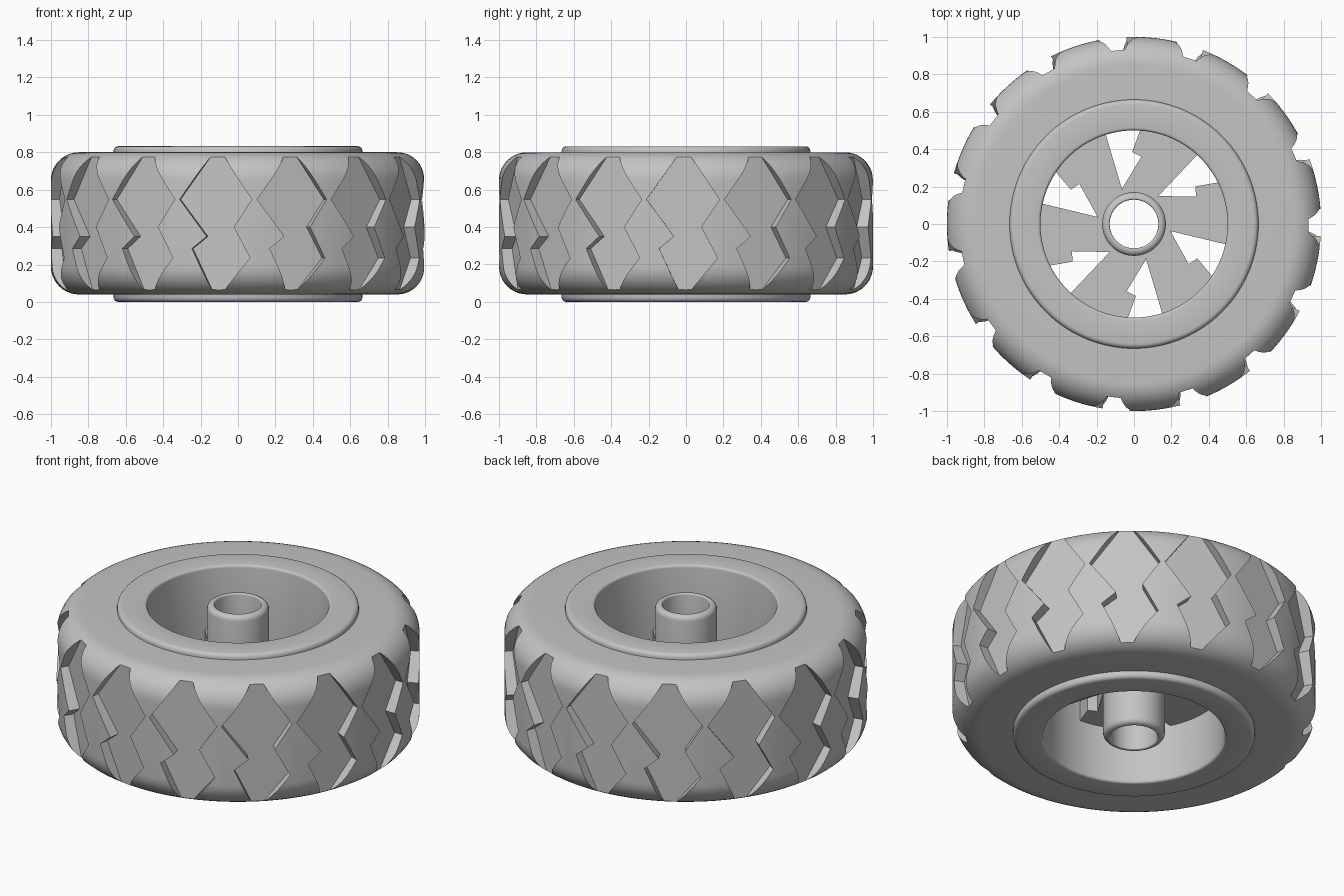
import bpy, bmesh, math
from math import cos, sin, radians, pi

if "Cube" in bpy.data.objects:
    bpy.data.objects.remove(bpy.data.objects["Cube"])

grey = bpy.data.materials.new("light_grey")
grey.diffuse_color = (0.55, 0.55, 0.55, 1)
grey.use_nodes = True
grey.node_tree.nodes["Principled BSDF"].inputs["Base Color"].default_value = grey.diffuse_color


def make_object(name, bm):
    bmesh.ops.recalc_face_normals(bm, faces=bm.faces)
    mesh = bpy.data.meshes.new(name)
    bm.to_mesh(mesh)
    bm.free()
    ob = bpy.data.objects.new(name, mesh)
    bpy.context.collection.objects.link(ob)
    mesh.materials.append(grey)
    return ob


def smooth(ob, angle=35):
    bpy.ops.object.select_all(action='DESELECT')
    ob.select_set(True)
    bpy.context.view_layer.objects.active = ob
    bpy.ops.object.shade_smooth_by_angle(angle=radians(angle))


def lathe(name, profile, segs=120):
    """Spin a closed (radius, z) profile around the z axis."""
    bm = bmesh.new()
    rings = []
    for i in range(segs):
        a = 2 * pi * i / segs
        rings.append([bm.verts.new((r * cos(a), r * sin(a), z)) for r, z in profile])
    n = len(profile)
    for i in range(segs):
        p, q = rings[i], rings[(i + 1) % segs]
        for j in range(n):
            k = (j + 1) % n
            bm.faces.new((p[j], q[j], q[k], p[k]))
    return make_object(name, bm)


def rounded_section(r0, r1, z0, z1, outer, inner, steps):
    """Rectangular cross-section with rounded outer and inner corners."""
    pts = []
    corners = [(r1, z0, -1, 1, outer, -90), (r1, z1, -1, -1, outer, 0),
               (r0, z1, 1, -1, inner, 90), (r0, z0, 1, 1, inner, 180)]
    for r, z, sr, sz, rad, start in corners:
        if rad == 0:
            pts.append((r, z))
            continue
        for s in range(steps + 1):
            a = radians(start + 90 * s / steps)
            pts.append((r + sr * rad + rad * cos(a), z + sz * rad + rad * sin(a)))
    return pts


def prism(bm, base, offset):
    """Solid between an outline and its copy moved by offset."""
    lo = [bm.verts.new(p) for p in base]
    hi = [bm.verts.new([c + d for c, d in zip(p, offset)]) for p in base]
    n = len(base)
    bm.faces.new(lo)
    bm.faces.new(hi)
    for i in range(n):
        j = (i + 1) % n
        bm.faces.new((lo[i], lo[j], hi[j], hi[i]))


# Tyre with big rounded shoulders
tyre = lathe("tyre", rounded_section(0.64, 1.0, 0.04, 0.80, 0.15, 0, 10))

# Tread: fifteen stepped diamond recesses around the tyre
diamond = [(-0.03, 0.79), (-0.202, 0.548), (-0.055, 0.35), (-0.135, 0.285),
           (-0.025, 0.05), (0.025, 0.05), (0.177, 0.235), (0.09, 0.40),
           (0.187, 0.548), (0.025, 0.79)]
bm = bmesh.new()
for k in range(15):
    a = radians(24 * k - 0.5)
    floor = 0.932
    base = [(floor * cos(a) - u * sin(a), floor * sin(a) + u * cos(a), z)
            for u, z in diamond]
    prism(bm, base, (0.12 * cos(a), 0.12 * sin(a), 0))
cutter = make_object("tread_cutter", bm)
cutter.hide_render = True
mod = tyre.modifiers.new("tread", 'BOOLEAN')
mod.operation = 'DIFFERENCE'
mod.solver = 'EXACT'
mod.object = cutter
bpy.context.view_layer.objects.active = tyre
bpy.ops.object.modifier_apply(modifier=mod.name)
bpy.data.objects.remove(cutter)
smooth(tyre, 25)

# Rim barrel standing slightly proud of the tyre
rim = lathe("rim", rounded_section(0.50, 0.665, 0.0, 0.832, 0.025, 0.015, 4))
smooth(rim)

# Hub tube
hub = lathe("hub", rounded_section(0.13, 0.17, 0.0, 0.832, 0.03, 0.008, 4), 64)
smooth(hub)

# Spokes: six fan-shaped plates, one edge straight and one stepped
outline = [(0.15, 110), (0.20, 109), (0.51, 107.5)]
outline += [(0.51, 107.5 + 38.5 * i / 8) for i in range(1, 9)]
outline += [(0.385, 151.5), (0.362, 143.7), (0.20, 168.5), (0.15, 170), (0.15, 140)]
bm = bmesh.new()
for k in range(6):
    base = [(r * cos(radians(d + 60 * k)), r * sin(radians(d + 60 * k)), 0.34)
            for r, d in outline]
    prism(bm, base, (0, 0, 0.12))
make_object("spokes", bm)

# Collar joining the spokes to the hub
collar = lathe("spoke_collar", [(0.15, 0.34), (0.195, 0.34), (0.195, 0.46), (0.15, 0.46)], 64)
smooth(collar)
